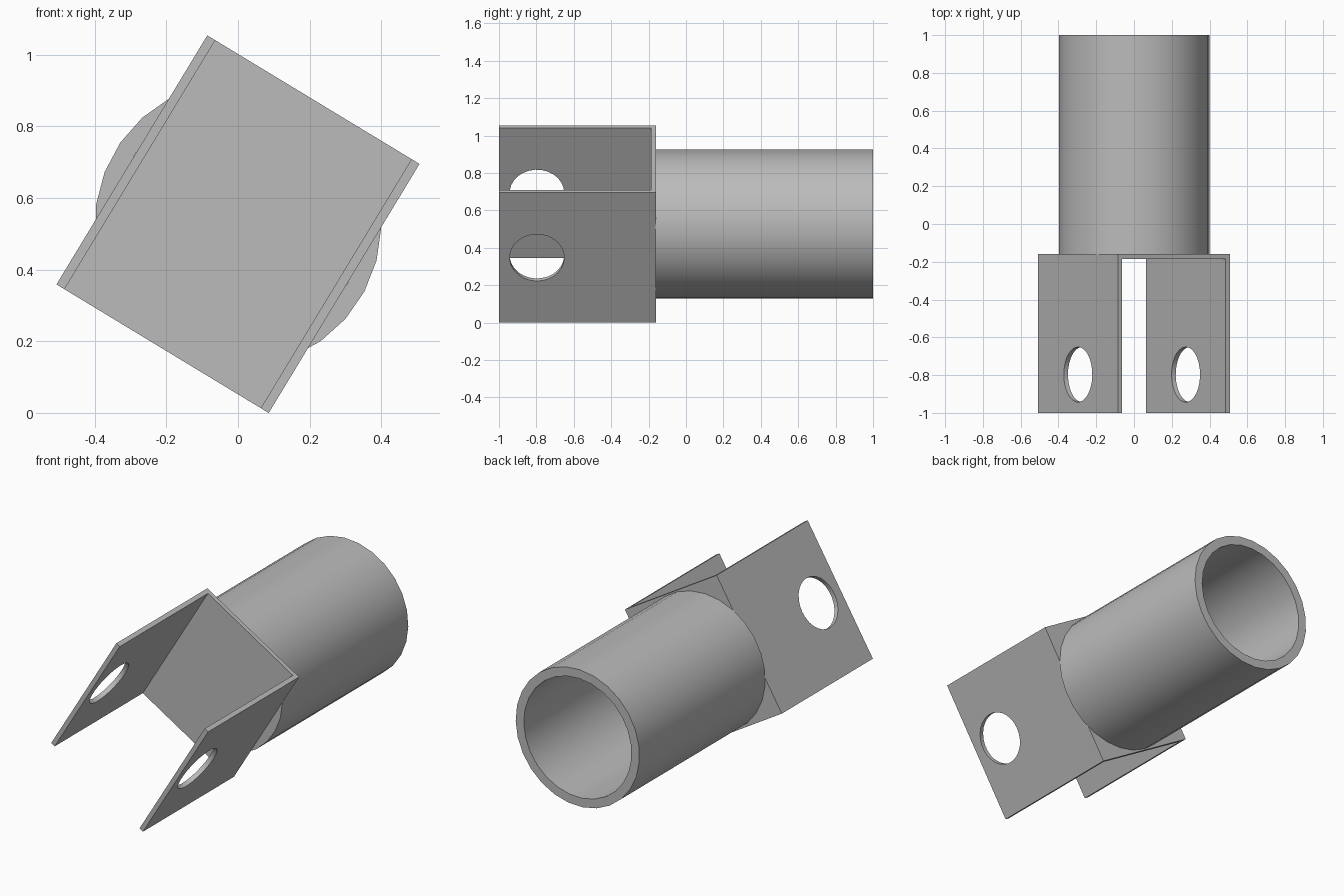
import bpy, bmesh, math
from mathutils import Matrix, Vector

cube = bpy.data.objects.get("Cube")
if cube:
    bpy.data.objects.remove(cube, do_unlink=True)

TILT = math.radians(31.2)
CENTRE = Vector((0, 0, 0.527))
SIDES = 27

grey = bpy.data.materials.new("metal grey")
grey.use_nodes = True
colour = (0.5, 0.5, 0.5, 1)
grey.diffuse_color = colour
grey.node_tree.nodes["Principled BSDF"].inputs["Base Color"].default_value = colour


def make_object(name, bm):
    bmesh.ops.recalc_face_normals(bm, faces=bm.faces)
    mesh = bpy.data.meshes.new(name)
    bm.to_mesh(mesh)
    bm.free()
    mesh.materials.append(grey)
    obj = bpy.data.objects.new(name, mesh)
    obj.location = CENTRE
    bpy.context.collection.objects.link(obj)
    return obj


def activate(obj):
    bpy.ops.object.select_all(action='DESELECT')
    obj.select_set(True)
    bpy.context.view_layer.objects.active = obj


# Fork bracket: U profile extruded across its height, tilted about the tube axis
half_w, half_h, wall = 0.3465, 0.4065, 0.026
front, back = -1.0, -0.16
right_half = [(half_w, back), (half_w, front), (half_w - wall, front),
              (half_w - wall, back - wall)]
profile = right_half + [(-x, y) for x, y in reversed(right_half)]
bm = bmesh.new()
face = bm.faces.new([bm.verts.new((x, y, -half_h)) for x, y in profile])
grown = bmesh.ops.extrude_face_region(bm, geom=[face])
top = [v for v in grown["geom"] if isinstance(v, bmesh.types.BMVert)]
bmesh.ops.translate(bm, verts=top, vec=(0, 0, 2 * half_h))
bracket = make_object("fork_bracket", bm)
bracket.rotation_euler.y = TILT

# Pin holes through both fork arms
bm = bmesh.new()
bmesh.ops.create_cone(bm, cap_ends=True, segments=SIDES, radius1=0.146,
                      radius2=0.146, depth=1,
                      matrix=Matrix.Translation((0, -0.797, 0))
                      @ Matrix.Rotation(math.pi / 2, 4, 'Y'))
cutter = make_object("pin_hole_cutter", bm)
cutter.rotation_euler.y = TILT
cutter.hide_render = True
cut = bracket.modifiers.new("pin holes", 'BOOLEAN')
cut.operation = 'DIFFERENCE'
cut.solver = 'EXACT'
cut.object = cutter
activate(bracket)
bpy.ops.object.modifier_apply(modifier=cut.name)
bpy.data.objects.remove(cutter, do_unlink=True)
bpy.ops.object.shade_smooth_by_angle(angle=math.radians(30))

# Hollow tube: rectangular wall section swept around the y axis
section = [(0.4, back - 0.002), (0.4, 1.0), (0.348, 1.0), (0.348, back - 0.002)]
bm = bmesh.new()
rings = []
for i in range(SIDES):
    a = math.tau * i / SIDES - math.radians(1.4)
    rings.append([bm.verts.new((r * math.cos(a), y, r * math.sin(a)))
                  for r, y in section])
for i in range(SIDES):
    p, q = rings[i - 1], rings[i]
    for j in range(len(section)):
        bm.faces.new((p[j - 1], p[j], q[j], q[j - 1]))
tube = make_object("socket_tube", bm)
activate(tube)
bpy.ops.object.shade_smooth_by_angle(angle=math.radians(30))
